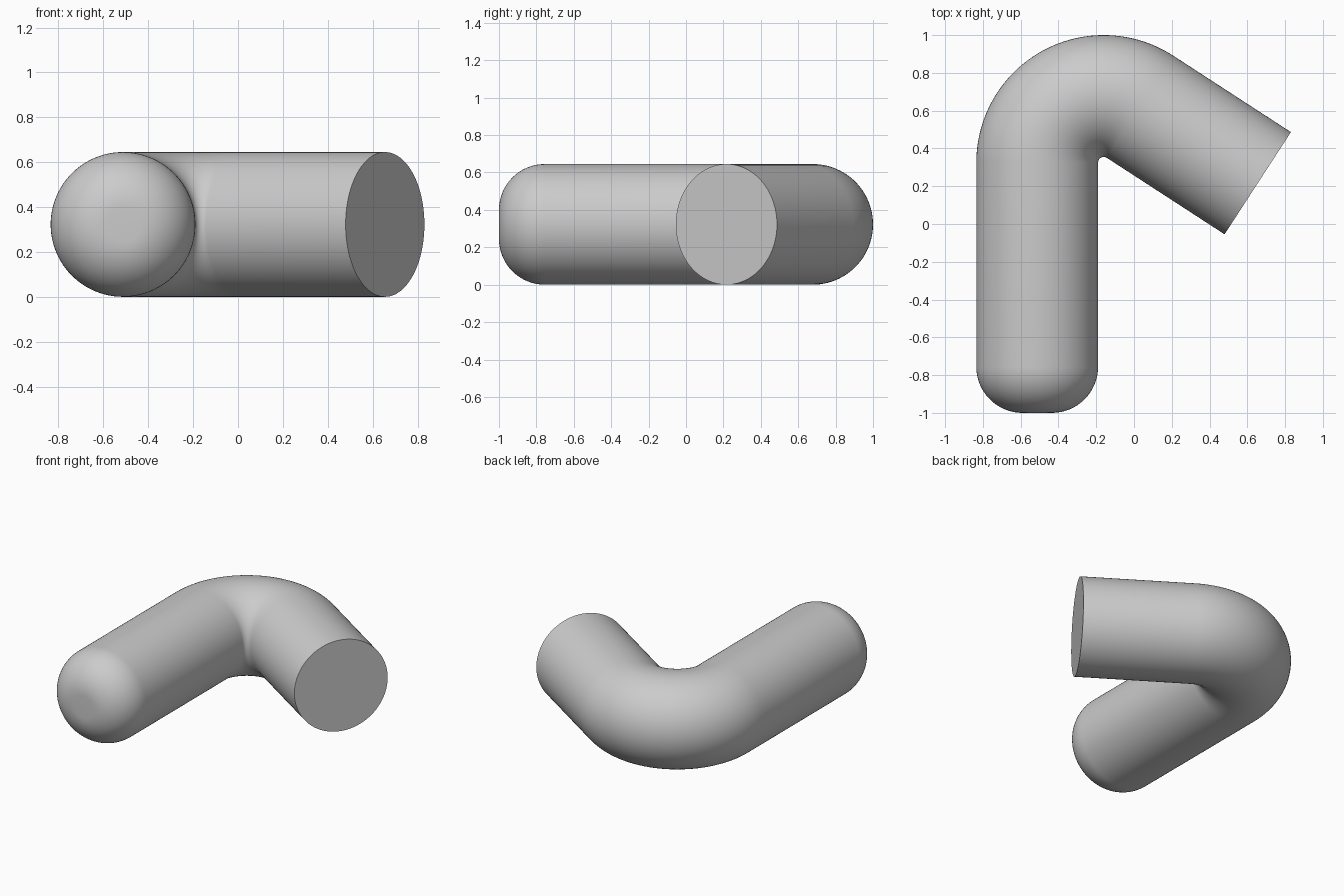
import bpy, bmesh
from math import sin, cos, pi, radians
from mathutils import Vector

if "Cube" in bpy.data.objects:
    bpy.data.objects.remove(bpy.data.objects["Cube"])

R = 0.3225            # tube radius
BEND = 0.3525         # bend radius of the centre line
CX, CY = -0.16, 0.325  # bend centre
FILLET = 0.245        # rounding of the closed end
END_ANGLE = radians(57)
STRAIGHT = 0.743      # length of the short arm
SEG = 96

# Stations along the tube: (x, y, heading angle, ring radius)
stations = []
x0 = CX - BEND
for i in range(17):   # rounded end
    a = pi / 2 * i / 16
    stations.append((x0, -1 + FILLET * (1 - cos(a)), pi / 2, R - FILLET * (1 - sin(a))))
for i in range(49):   # bend
    a = pi + (END_ANGLE - pi) * i / 48
    stations.append((CX + BEND * cos(a), CY + BEND * sin(a), a - pi / 2, R))
bx, by, h, _ = stations[-1]
stations.append((bx + STRAIGHT * cos(h), by + STRAIGHT * sin(h), h, R))  # flat cut end

# Skin rings between stations
bm = bmesh.new()
rings = []
for x, y, h, r in stations:
    side = Vector((-sin(h), cos(h), 0))
    up = Vector((0, 0, 1))
    c = Vector((x, y, R))
    rings.append([bm.verts.new(c + r * (cos(t) * side + sin(t) * up))
                  for t in (2 * pi * k / SEG for k in range(SEG))])
for a, b in zip(rings, rings[1:]):
    for k in range(SEG):
        n = (k + 1) % SEG
        bm.faces.new((a[k], a[n], b[n], b[k]))

# End caps
bm.faces.new(rings[0])
bm.faces.new(rings[-1])
bmesh.ops.recalc_face_normals(bm, faces=bm.faces)

mesh = bpy.data.meshes.new("bent_tube")
bm.to_mesh(mesh)
bm.free()
tube = bpy.data.objects.new("bent_tube", mesh)
bpy.context.collection.objects.link(tube)
bpy.context.view_layer.objects.active = tube
tube.select_set(True)
bpy.ops.object.shade_smooth_by_angle(angle=radians(30))
